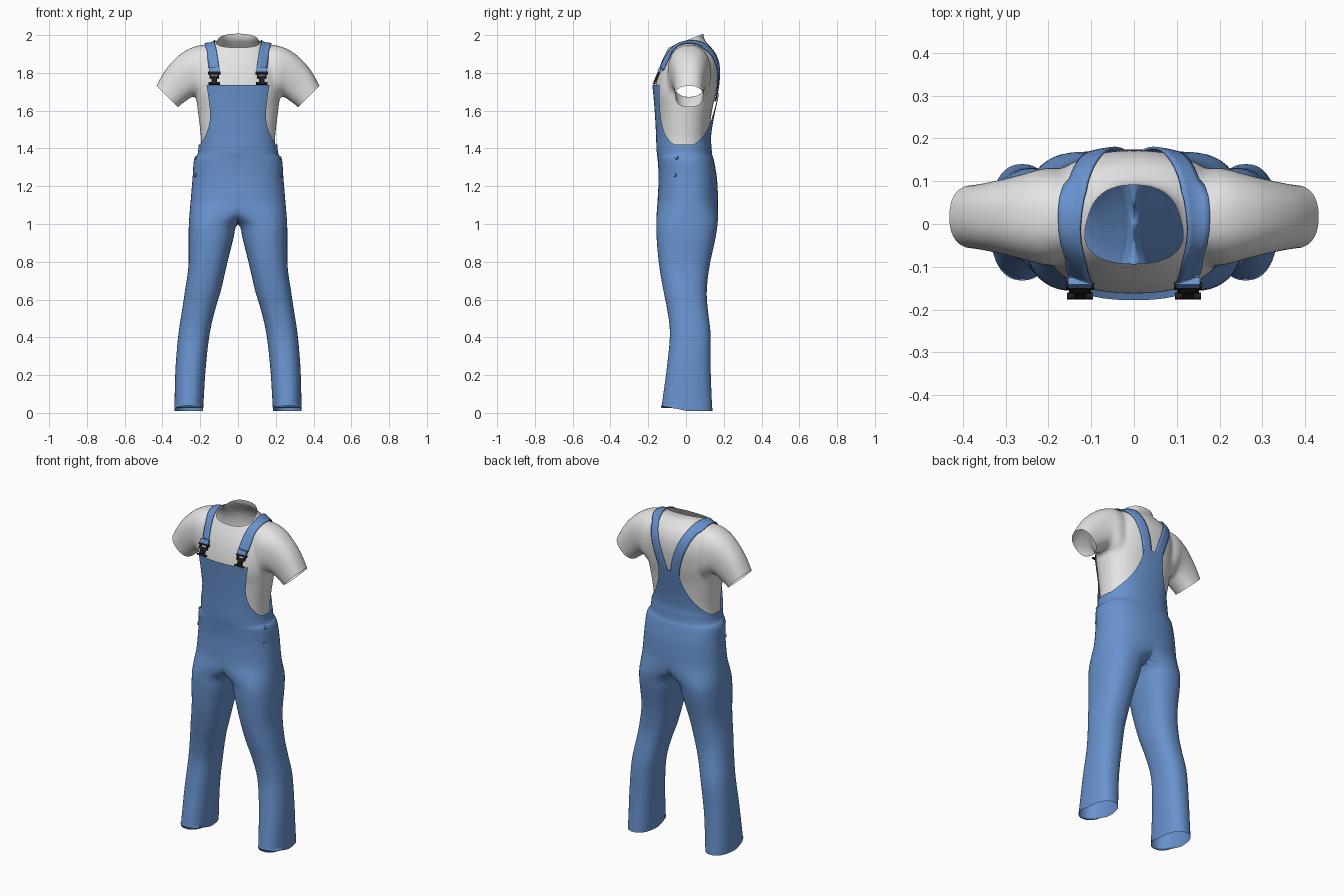
import bpy, bmesh, math
from mathutils import Vector, Matrix
from mathutils.bvhtree import BVHTree

cube = bpy.data.objects.get("Cube")
if cube:
    bpy.data.objects.remove(cube, do_unlink=True)

SOFT = 0.85   # roundness of the body cross-section


def material(name, rgb, rough=0.8):
    m = bpy.data.materials.new(name)
    m.use_nodes = True
    m.diffuse_color = (*rgb, 1)
    shader = m.node_tree.nodes["Principled BSDF"]
    shader.inputs["Base Color"].default_value = (*rgb, 1)
    shader.inputs["Roughness"].default_value = rough
    return m


DENIM = material("denim blue", (0.14, 0.29, 0.62))
COTTON = material("white cotton", (0.78, 0.78, 0.78))
METAL = material("black metal", (0.012, 0.012, 0.014), 0.5)


def finish(bm, name, mat, smooth=True, mirror=False, thick=0):
    bmesh.ops.recalc_face_normals(bm, faces=bm.faces)
    for f in bm.faces:
        f.smooth = smooth
    me = bpy.data.meshes.new(name)
    bm.to_mesh(me)
    bm.free()
    me.materials.append(mat)
    ob = bpy.data.objects.new(name, me)
    bpy.context.collection.objects.link(ob)
    if thick:
        s = ob.modifiers.new("Thickness", "SOLIDIFY")
        s.thickness, s.offset = thick, 0
    if mirror:
        ob.modifiers.new("Mirror", "MIRROR")
    return ob


def spline(rows, steps):
    """Smooth curve through rows of numbers."""
    rows = [Vector(r) for r in rows]
    out = []
    for i in range(len(rows) - 1):
        a, b, c, d = (rows[min(max(k, 0), len(rows) - 1)] for k in range(i - 1, i + 3))
        for s in range(steps):
            t = s / steps
            out.append(b + (c - a) * (t / 2) + (a * 2 - b * 5 + c * 4 - d) * (t * t / 2)
                       + (b * 3 - a - c * 3 + d) * (t ** 3 / 2))
    return out + [rows[-1]]


def circle(n):
    """Points of a slightly squared unit circle."""
    for i in range(n):
        a = math.tau * i / n
        c, s = math.cos(a), math.sin(a)
        yield math.copysign(abs(c) ** SOFT, c), math.copysign(abs(s) ** SOFT, s)


def grid(bm, rings, closed=True, caps=False):
    rings = [[bm.verts.new(p) for p in ring] for ring in rings]
    for lo, hi in zip(rings, rings[1:]):
        n = len(lo)
        for i in range(n if closed else n - 1):
            j = (i + 1) % n
            bm.faces.new((lo[i], lo[j], hi[j], hi[i]))
    if caps:
        bm.faces.new(rings[0])
        bm.faces.new(rings[-1])


# Shirt: torso and sleeves fused, then opened at neck, cuffs and waist
bm = bmesh.new()
torso = [  # height, half width, front, back
    (1.34, .2, -.14, .125), (1.45, .196, -.145, .12), (1.6, .213, -.152, .138),
    (1.7, .224, -.163, .16), (1.8, .22, -.148, .172), (1.87, .2, -.125, .166),
    (1.92, .172, -.1, .145), (1.955, .13, -.083, .115), (1.985, .102, -.07, .094),
    (2.04, .098, -.066, .09)]
grid(bm, [[(x * w, (f + b) / 2 + y * (b - f) / 2, z) for x, y in circle(48)]
          for z, w, f, b in spline(torso, 4)], caps=True)
sleeve = [  # top x, top z, bottom x, bottom z, half depth
    (.1, 1.95, .12, 1.6, .1), (.2, 1.947, .19, 1.64, .115), (.27, 1.922, .23, 1.675, .102),
    (.33, 1.878, .26, 1.662, .09), (.387, 1.812, .29, 1.64, .08), (.433, 1.73, .32, 1.617, .074),
    (.46, 1.68, .345, 1.58, .074)]
for side in (1, -1):
    rings = []
    for tx, tz, bx, bz, d in spline(sleeve, 4):
        rings.append([(side * ((tx + bx) / 2 + x * (tx - bx) / 2), .017 + y * d,
                       (tz + bz) / 2 + x * (tz - bz) / 2) for x, y in circle(32)])
    grid(bm, rings, caps=True)
shirt = finish(bm, "shirt", COTTON)
mod = shirt.modifiers.new("Fuse", "REMESH")
mod.mode, mod.voxel_size = "VOXEL", 0.011
mod = shirt.modifiers.new("Soften", "SMOOTH")
mod.factor, mod.iterations = 0.5, 6
bpy.context.view_layer.update()
fused = bpy.data.meshes.new_from_object(shirt.evaluated_get(bpy.context.evaluated_depsgraph_get()))
shirt.modifiers.clear()
bm = bmesh.new()
bm.from_mesh(fused)


def open_end(point, normal, keep):
    faces = [f for f in bm.faces if keep(f.calc_center_median())]
    geom = set(faces)
    for f in faces:
        geom.update(f.verts, f.edges)
    bmesh.ops.bisect_plane(bm, geom=list(geom), plane_co=point, plane_no=normal, clear_outer=True)


open_end((0, -.065, 1.945), (0, -.06, .15), lambda c: c.z > 1.85)
open_end((0, 0, 1.37), (0, 0, -1), lambda c: c.z < 1.5)
open_end((.43, 0, 1.73), (1, 0, -1), lambda c: c.x > .26)
open_end((-.43, 0, 1.73), (-1, 0, -1), lambda c: c.x < -.26)
for f in bm.faces:
    f.smooth = True
bm.to_mesh(shirt.data)
skin = BVHTree.FromBMesh(bm)
bm.free()

# Trousers: one leg growing into half of the hips, mirrored
bm = bmesh.new()
leg = [  # height, inner, outer, front, back
    (.01, .185, .337, -.132, .14), (.1, .18, .335, -.12, .135), (.25, .17, .33, -.1, .13),
    (.42, .15, .315, -.085, .13), (.55, .12, .295, -.1, .115), (.65, .09, .28, -.12, .11),
    (.78, .06, .262, -.142, .125), (.92, .025, .262, -.155, .155), (1, 0, .26, -.156, .167),
    (1.06, -.11, .256, -.155, .17), (1.13, -.25, .25, -.15, .17), (1.25, -.24, .24, -.145, .163),
    (1.34, -.233, .233, -.15, .147), (1.37, -.214, .214, -.154, .138), (1.42, -.208, .208, -.157, .135)]
rings = []
for k, (z, a, b, f, r) in enumerate(spline(leg, 4)):
    hem = .03 if k == 0 else 0
    rings.append([(max(0, (a + b) / 2 + x * (b - a) / 2), (f + r) / 2 + y * (r - f) / 2,
                   z - hem * min(y, 0)) for x, y in circle(48)])
grid(bm, rings)
inner = [f for f in bm.faces if all(v.co.x < 1e-5 for v in f.verts)]
bmesh.ops.delete(bm, geom=inner, context="FACES")
bmesh.ops.remove_doubles(bm, verts=bm.verts, dist=1e-5)
cloth = BVHTree.FromBMesh(bm)
finish(bm, "trousers", DENIM, mirror=True)


# Bib and back panel wrap the torso
def panel(name, rows, side):
    bm = bmesh.new()
    rings = []
    for z, w, rx, f, b in spline(rows, 5):
        ring = []
        for i in range(19):
            x = min(w, rx) * math.sin(math.pi / 2 * i / 18)
            y = max(0, 1 - (x / rx) ** (2 / SOFT)) ** (SOFT / 2)
            ring.append((x, (f + b) / 2 + side * y * (b - f) / 2, z))
        rings.append(ring)
    grid(bm, rings, closed=False)
    finish(bm, name, DENIM, mirror=True)


panel("bib", [(1.41, .208, .208, -.157, .135), (1.45, .182, .207, -.158, .132),
              (1.5, .16, .21, -.16, .134), (1.57, .147, .218, -.164, .143),
              (1.65, .154, .232, -.17, .158), (1.735, .166, .24, -.178, .175)], -1)
panel("back_panel", [(1.41, .208, .208, -.157, .135), (1.45, .175, .207, -.158, .132),
                     (1.5, .135, .212, -.16, .137), (1.56, .1, .222, -.162, .147),
                     (1.63, .075, .232, -.168, .162), (1.69, .068, .236, -.17, .174)], 1)

# Straps follow the shirt over the shoulders
path = [(.036, .17, 1.65), (.052, .178, 1.73), (.08, .172, 1.82), (.112, .15, 1.9),
        (.14, .1, 1.955), (.15, .03, 1.965), (.146, -.03, 1.945), (.136, -.08, 1.9),
        (.126, -.13, 1.82)]
points = spline(path, 4)
bm = bmesh.new()
rings = []
for i, p in enumerate(points):
    along = points[min(i + 1, len(points) - 1)] - points[max(i - 1, 0)]
    normal = skin.find_nearest(p)[1]
    across = along.cross(normal).normalized() * .028
    ring = []
    for k in (-1, -.5, 0, .5, 1):
        co, no, _, _ = skin.find_nearest(p + across * k)
        ring.append(co + no * .008)
    rings.append(ring)
grid(bm, rings, closed=False)
finish(bm, "straps", DENIM, mirror=True, thick=.006)


# Buckles and strap loops
def boxes(name, mat, parts, depth):
    bm = bmesh.new()
    place = Matrix.Translation((.126, -.155, 1.775)) @ Matrix.Rotation(math.radians(-23), 4, "X")
    for x, z, w, h in parts:
        size = Matrix.Diagonal((w, depth, h, 1))
        bmesh.ops.create_cube(bm, size=1, matrix=place @ Matrix.Translation((x, 0, z)) @ size)
    finish(bm, name, mat, smooth=False, mirror=True)


boxes("buckles", METAL, [(0, .026, .066, .012), (-.022, .012, .008, .03), (.022, .012, .008, .03),
                         (0, .004, .05, .012), (0, -.012, .028, .03), (0, -.034, .06, .01)], .014)
boxes("strap_loops", DENIM, [(0, .044, .056, .024)], .018)

# Side buttons on the hips
bm = bmesh.new()
for y, z in ((-.06, 1.365), (-.075, 1.26)):
    co, no, _, _ = cloth.find_nearest(Vector((.25, y, z)))
    turn = no.to_track_quat("Z", "Y").to_matrix().to_4x4()
    bmesh.ops.create_cone(bm, cap_ends=True, segments=12, radius1=.011, radius2=.009,
                          depth=.01, matrix=Matrix.Translation(co) @ turn)
finish(bm, "side_buttons", DENIM, smooth=False, mirror=True)
